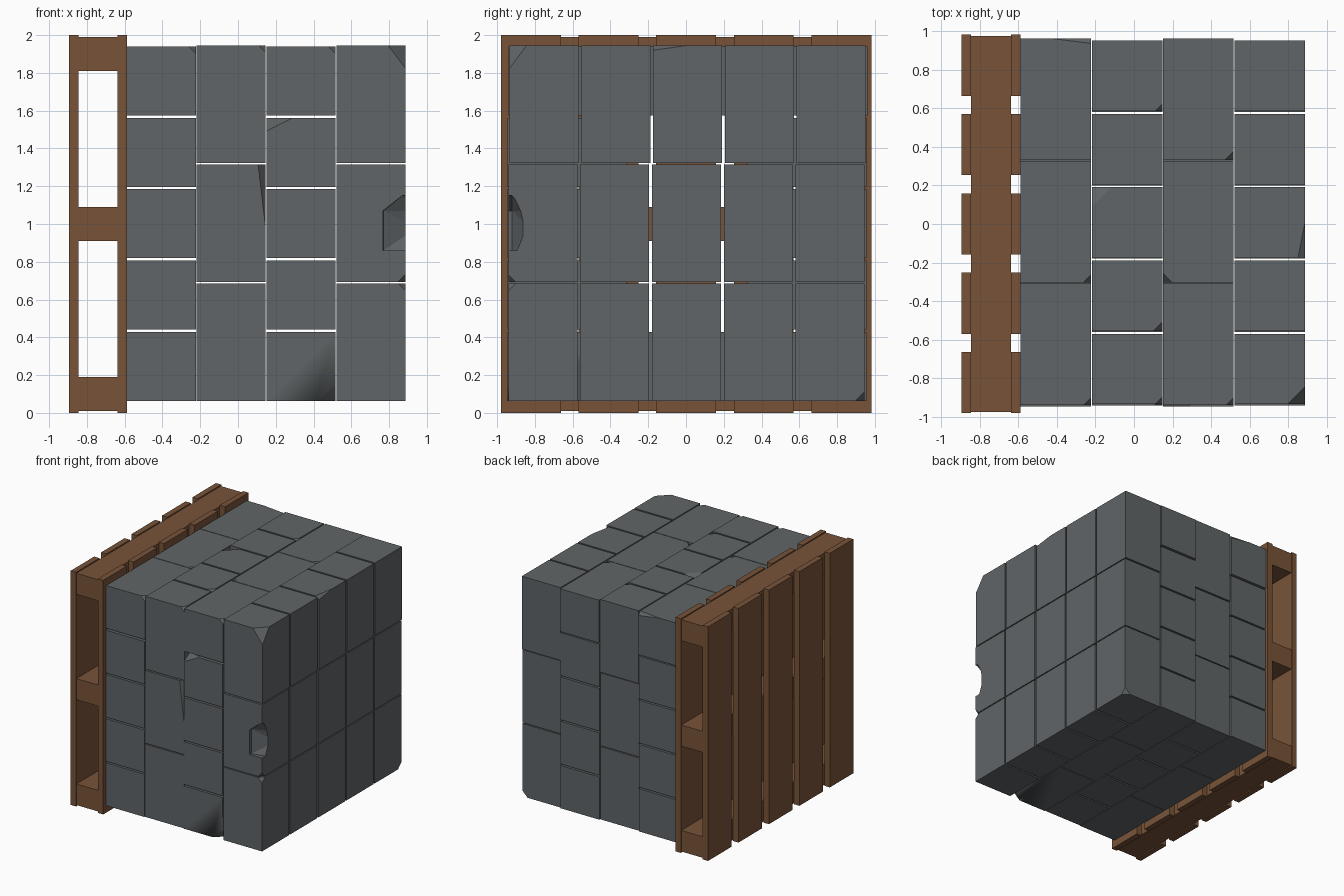
import bpy, bmesh, random
from mathutils import Vector

if "Cube" in bpy.data.objects:
    bpy.data.objects.remove(bpy.data.objects["Cube"])

random.seed(4)


def material(name, rgb):
    m = bpy.data.materials.new(name)
    m.diffuse_color = (*rgb, 1)
    m.use_nodes = True
    m.node_tree.nodes["Principled BSDF"].inputs["Base Color"].default_value = m.diffuse_color
    return m


STONE = material("stone grey", (0.117, 0.130, 0.136))
WOOD = material("pallet wood", (0.190, 0.088, 0.040))


def finish(name, bm, mat):
    bmesh.ops.recalc_face_normals(bm, faces=bm.faces)
    me = bpy.data.meshes.new(name)
    bm.to_mesh(me)
    bm.free()
    me.materials.append(mat)
    ob = bpy.data.objects.new(name, me)
    bpy.context.collection.objects.link(ob)
    return ob


def box(name, lo, size, mat, chips=()):
    """Box from its low corner; each chip is (corner signs, cut lengths along x, y, z)."""
    lo, size = Vector(lo), Vector(size)
    bm = bmesh.new()
    bmesh.ops.create_cube(bm, size=1)
    for v in bm.verts:
        v.co = lo + size / 2 + v.co * size
    for sign, cut in chips:
        corner = lo + size / 2 + Vector(sign) * size / 2
        normal = Vector([s / c for s, c in zip(sign, cut)])
        point = corner - Vector((sign[0] * cut[0], 0, 0))
        geom = bm.verts[:] + bm.edges[:] + bm.faces[:]
        bmesh.ops.bisect_plane(bm, geom=geom, plane_co=point, plane_no=normal, clear_outer=True)
        bmesh.ops.holes_fill(bm, edges=[e for e in bm.edges if e.is_boundary])
    return finish(name, bm, mat)


# pallet standing on its side: five boards per face on three stringers
for i in range(5):
    y = -0.98 + 0.411 * i
    box(f"outer_board_{i}", (-0.895, y, 0), (0.05, 0.317, 2), WOOD)
    box(f"inner_board_{i}", (-0.638, y, 0), (0.05, 0.317, 2), WOOD)
for i in range(3):
    box(f"stringer_{i}", (-0.845, -0.975, 0.01 + 0.9 * i), (0.207, 1.95, 0.18), WOOD)

# larger damage, keyed by (layer, y index, z index)
DAMAGE = {
    (0, 2, 4): ((1, 1, 1), (0.2, 0.025, 0.03)),
    (1, 0, 1): ((1, -1, 1), (0.04, 0.05, 0.34)),
    (1, 2, 2): ((-1, 1, 1), (0.1, 0.1, 0.04)),
    (2, 0, 3): ((-1, -1, 1), (0.14, 0.12, 0.07)),
    (2, 0, 0): ((1, -1, -1), (0.1, 0.08, 0.09)),
    (3, 0, 2): ((1, -1, 1), (0.09, 0.09, 0.12)),
    (3, 2, 2): ((1, -1, 1), (0.035, 0.18, 0.025)),
    (3, 4, 0): ((1, 1, -1), (0.05, 0.05, 0.05)),
}


def chips_for(layer, j, k, top):
    """Listed damage, or a small knocked corner on some front and top blocks."""
    if (layer, j, k) in DAMAGE:
        return [DAMAGE[layer, j, k]]
    if (layer == 3 and j == 0) or (k == top and j == 0):
        return [((1, -1, -1 if k == 1 else 1), [random.uniform(0.035, 0.05)] * 3)]
    if k == top and random.random() < 0.3:
        return [((random.choice((-1, 1)), -1, 1), [random.uniform(0.03, 0.05)] * 3)]
    return []


# four layers of blocks; block direction alternates, the hidden core is hollow
blocks = {}
for layer in range(4):
    x = -0.588 + 0.3695 * layer
    along_y = layer % 2 == 0
    ny, nz = (3, 5) if along_y else (5, 3)
    size = (0.365, 0.63, 0.365) if along_y else (0.365, 0.365, 0.622)
    for j in range(ny):
        for k in range(nz):
            if layer < 3 and 0 < j < ny - 1 and 0 < k < nz - 1:
                continue
            y = -0.945 + 0.635 * j if along_y else -0.94 + 0.38 * j
            if k == nz - 1:
                y += 0.006
            z = 0.063 + (0.378 if along_y else 0.63) * k
            blocks[layer, j, k] = box(f"stone_block_{layer}_{j}_{k}", (x, y, z), size, STONE,
                                      chips_for(layer, j, k, nz - 1))

# worn block with soft shading across its broken corner
worn = blocks[2, 0, 0]
bpy.context.view_layer.objects.active = worn
worn.select_set(True)
bpy.ops.object.shade_smooth_by_angle(angle=1.2)

# gouge broken out of the front right edge
bm = bmesh.new()
for z, reach in ((0.86, 0.0), (0.98, 0.05), (1.07, 0.03), (1.15, -0.05)):
    for x, y in ((0.76, -1), (0.95, -1), (0.95, -0.88 + reach), (0.77, -0.92)):
        bm.verts.new((x if z < 1.1 else max(x, 0.87), y, z))
bmesh.ops.convex_hull(bm, input=bm.verts)
cutter = finish("gouge_cutter", bm, STONE)
target = blocks[3, 0, 1]
mod = target.modifiers.new("gouge", 'BOOLEAN')
mod.operation = 'DIFFERENCE'
mod.object = cutter
mod.solver = 'EXACT'
bpy.context.view_layer.objects.active = target
bpy.ops.object.modifier_apply(modifier=mod.name)
bpy.data.objects.remove(cutter)
